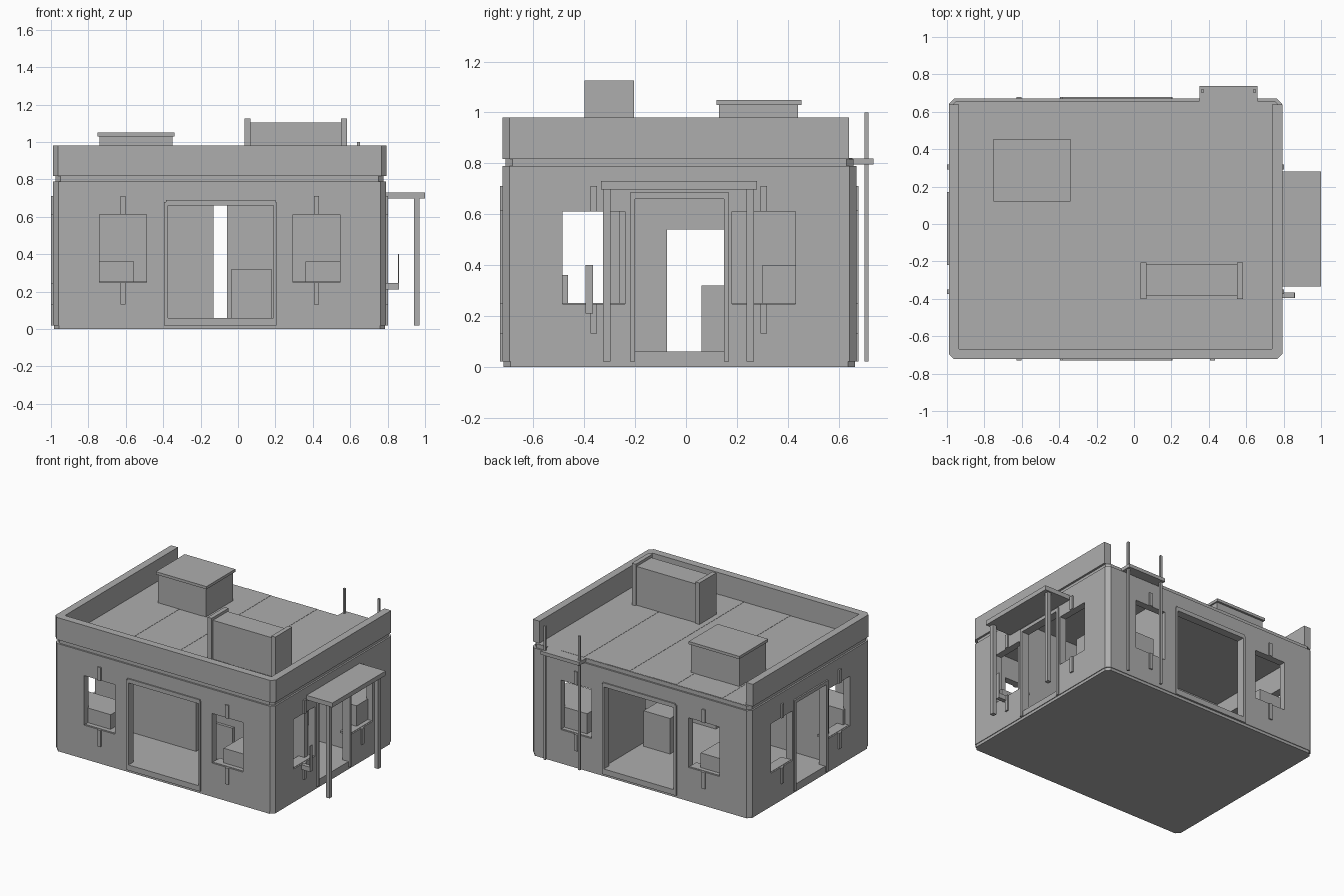
import bpy, bmesh

if "Cube" in bpy.data.objects:
    bpy.data.objects.remove(bpy.data.objects["Cube"])

grey = bpy.data.materials.new("plain_grey")
grey.diffuse_color = (0.42, 0.42, 0.42, 1)
grey.use_nodes = True
grey.node_tree.nodes["Principled BSDF"].inputs["Base Color"].default_value = grey.diffuse_color

X0, X1, Y0, Y1 = -0.988, 0.79, -0.722, 0.67   # outer wall faces
T = 0.05                                      # wall thickness


def finish(name, bm):
    bmesh.ops.recalc_face_normals(bm, faces=bm.faces[:])
    me = bpy.data.meshes.new(name)
    bm.to_mesh(me)
    bm.free()
    me.materials.append(grey)
    ob = bpy.data.objects.new(name, me)
    bpy.context.scene.collection.objects.link(ob)
    return ob


def prism(name, outline, z0, z1):
    bm = bmesh.new()
    f = bm.faces.new([bm.verts.new((x, y, z0)) for x, y in outline])
    r = bmesh.ops.extrude_face_region(bm, geom=[f])
    for v in r["geom"]:
        if isinstance(v, bmesh.types.BMVert):
            v.co.z = z1
    return finish(name, bm)


def box(name, x0, x1, y0, y1, z0, z1):
    return prism(name, [(x0, y0), (x1, y0), (x1, y1), (x0, y1)], z0, z1)


def chamfered(d=0.0, c=0.027):
    a, b, e, f = X0 + d, X1 - d, Y0 + d, Y1 - d
    return [(a + c, e), (b - c, e), (b, e + c), (b, f - c),
            (b - c, f), (a + c, f), (a, f - c), (a, e + c)]


def cut(ob, *dims):
    # subtract a box and remove the cutter
    c = box("cutter", *dims)
    m = ob.modifiers.new("cut", 'BOOLEAN')
    m.operation, m.solver, m.object = 'DIFFERENCE', 'EXACT', c
    bpy.context.view_layer.objects.active = ob
    bpy.ops.object.modifier_apply(modifier=m.name)
    bpy.data.objects.remove(c)


# Base, floor and walls
prism("base_slab", chamfered(0.005), 0, 0.02)
box("floor", X0 + 0.03, X1 - 0.03, Y0 + 0.03, Y1 - 0.03, 0.015, 0.06)
walls = prism("walls", chamfered(), 0.02, 0.79)
cut(walls, X0 + T, X1 - T, Y0 + T, Y1 - T, -0.1, 0.9)

WX = [(-0.74, -0.49), (0.295, 0.545)]    # window spans, front and back
WY = [(-0.485, -0.24), (0.18, 0.43)]     # window spans, left and right
DX, DY = (-0.375, 0.19), (-0.20, 0.15)   # door spans
for a, b in WX:
    cut(walls, a, b, -1, 1, 0.25, 0.613)
for a, b in WY:
    cut(walls, -2, 2, a, b, 0.247, 0.61)
cut(walls, DX[0], DX[1], -1, 1, 0.06, 0.66)
cut(walls, -2, 2, DY[0], DY[1], 0.06, 0.66)

# Trim strips above and below each window, with inner sills
for y, s, side in ((Y0, -1, "front"), (Y1, 1, "back")):
    lo, hi = sorted((y - s * 0.01, y + s * 0.009))
    for a, b in WX:
        m = (a + b) / 2
        box(side + "_upper_strip", m - 0.013, m + 0.013, lo, hi, 0.613, 0.71)
        box(side + "_lower_strip", m - 0.013, m + 0.013, lo, hi, 0.13, 0.25)
        p, q = sorted((y - s * 0.01, y - s * 0.09))
        box(side + "_sill", a, b, p, q, 0.238, 0.253)
    # Door frame
    box(side + "_door_jamb", DX[0] - 0.02, DX[0], lo, hi, 0.02, 0.68)
    box(side + "_door_jamb", DX[1], DX[1] + 0.015, lo, hi, 0.02, 0.68)
    box(side + "_door_lintel", DX[0] - 0.01, DX[1] + 0.01, lo, hi, 0.66, 0.69)
    box(side + "_door_sill", DX[0], DX[1], lo, hi, 0.02, 0.06)
for x, s, side in ((X0, -1, "left"), (X1, 1, "right")):
    lo, hi = sorted((x - s * 0.01, x + s * 0.011))
    for a, b in WY:
        m = (a + b) / 2
        box(side + "_upper_strip", lo, hi, m - 0.013, m + 0.013, 0.61, 0.71)
        box(side + "_lower_strip", lo, hi, m - 0.013, m + 0.013, 0.13, 0.247)
        p, q = sorted((x - s * 0.01, x - s * 0.09))
        box(side + "_sill", p, q, a, b, 0.235, 0.25)
    for y in (DY[0] - 0.02, DY[1]):
        box(side + "_door_jamb", lo, hi, y, y + 0.02, 0.02, 0.67)
    box(side + "_door_lintel", lo, hi, DY[0] - 0.02, DY[1] + 0.02, 0.66, 0.685)

# Recessed band under the parapet, and roof planks
prism("roof_band", chamfered(0.012), 0.775, 0.818)
n = 9
w = (0.745 + 0.94) / n
for i in range(n):
    box("roof_plank", -0.94 + i * w, -0.94 + (i + 1) * w, -0.67, 0.655,
        0.81, 0.82 + 0.0015 * (i % 2))

# Parapet on three sides, open at the back
c = 0.027
a, b, e, f = X0 - 0.002, X1 + 0.003, Y0, 0.64
prism("parapet", [(a + c, e), (b - c, e), (b, e + c), (b, f), (b - 0.055, f),
                  (b - 0.055, e + 0.055), (a + 0.055, e + 0.055),
                  (a + 0.055, f), (a, f), (a, e + c)], 0.818, 0.98)

# Roof housing with cap, and vent unit with end plates
box("roof_hatch", -0.74, -0.35, 0.13, 0.44, 0.815, 1.03)
box("roof_hatch_cap", -0.75, -0.34, 0.12, 0.455, 1.03, 1.05)
box("roof_vent", 0.045, 0.57, -0.385, -0.215, 0.815, 1.105)
for x in (0.035, 0.55):
    box("vent_end_plate", x, x + 0.032, -0.40, -0.205, 0.815, 1.125)

# Back ladder platform and poles
box("ladder_platform", 0.35, 0.66, 0.62, 0.738, 0.795, 0.82)
for x in (0.365, 0.645):
    box("ladder_pole", x - 0.008, x + 0.008, 0.702, 0.718, 0.02, 1.0)

# Side awning with two posts
box("awning", 0.785, 1.0, -0.335, 0.28, 0.697, 0.73)
for y in (-0.327, 0.237):
    box("awning_post", 0.94, 0.97, y, y + 0.03, 0.02, 0.70)

# Small wall bracket by the side window
box("bracket_shelf", 0.785, 0.86, -0.395, -0.365, 0.21, 0.245)
box("bracket_plate", 0.856, 0.861, -0.395, -0.365, 0.21, 0.40)

# Interior partitions
xi0, xi1 = X0 + T - 0.01, X1 - T + 0.01
box("partition_left", xi0, -0.13, -0.30, -0.26, 0.055, 0.78)
box("partition_right", -0.06, xi1, -0.30, -0.26, 0.055, 0.78)
cross = box("cross_partition", 0.21, 0.24, -0.27, Y1 - T + 0.01, 0.055, 0.78)
cut(cross, 0, 0.5, -0.075, 0.17, 0.04, 0.54)

# Interior crates and counters
box("front_left_crate", xi0, -0.555, -0.68, -0.465, 0.055, 0.36)
box("front_right_crate", 0.36, xi1, -0.68, -0.465, 0.055, 0.36)
box("back_right_crate", 0.36, xi1, 0.30, 0.63, 0.055, 0.40)
box("back_left_crate", xi0, -0.56, 0.42, 0.63, 0.055, 0.36)
box("front_counter", -0.035, 0.18, -0.32, -0.295, 0.055, 0.32)
box("inner_counter", -0.035, 0.18, 0.06, 0.235, 0.055, 0.32)
